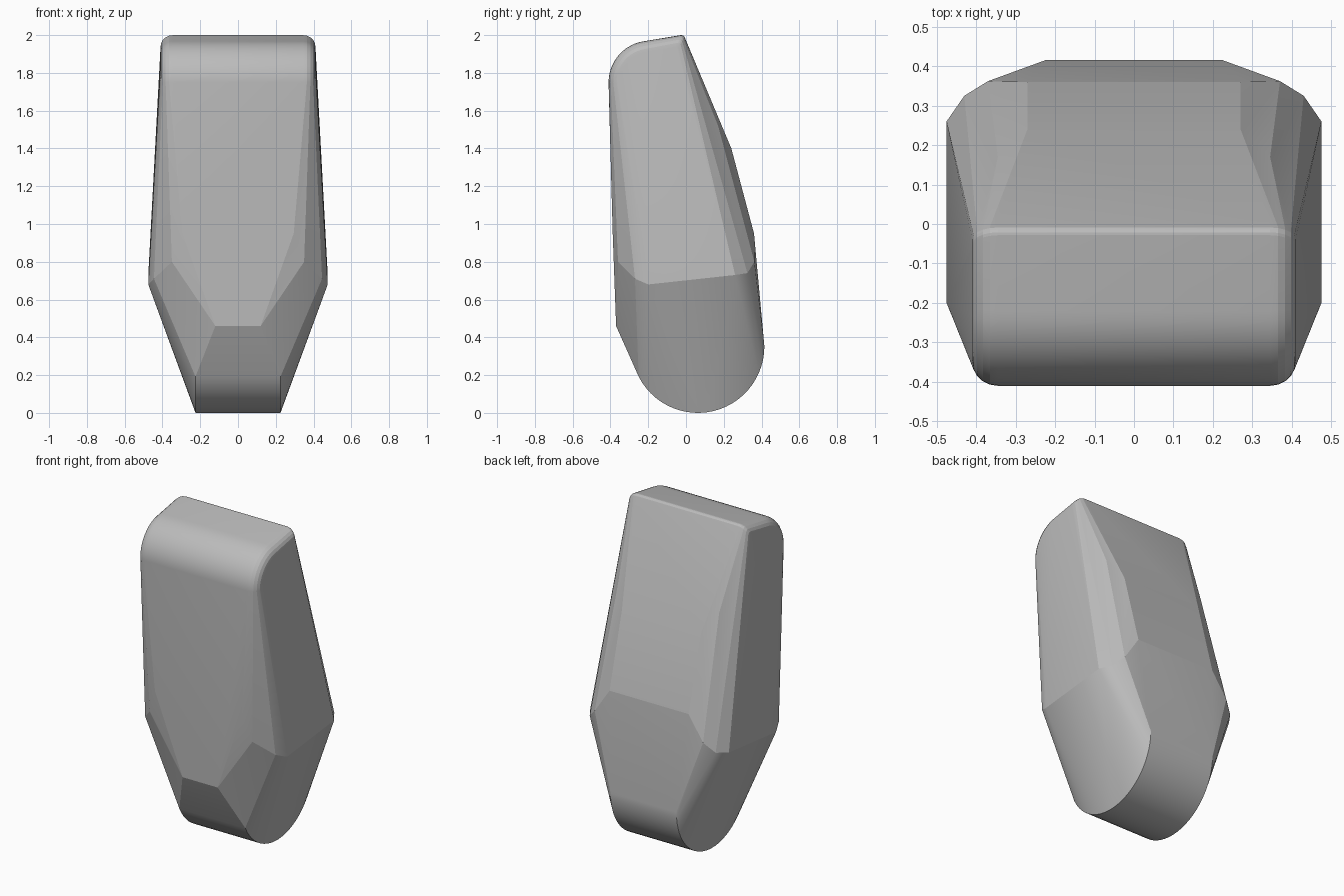
import bpy, bmesh, math

cube = bpy.data.objects.get("Cube")
if cube:
    bpy.data.objects.remove(cube)

grey = bpy.data.materials.new("plain grey")
grey.use_nodes = True
COLOUR = (0.5, 0.5, 0.5, 1)
grey.diffuse_color = COLOUR
grey.node_tree.nodes["Principled BSDF"].inputs["Base Color"].default_value = COLOUR

half = []  # points of the model's left half


def arc(x, cy, cz, r, start, end, steps):
    for i in range(steps + 1):
        a = math.radians(start + (end - start) * i / steps)
        half.append((x, cy + r * math.cos(a), cz + r * math.sin(a)))


# rounded foot
arc(0.225, 0.063, 0.352, 0.352, 0, -153, 26)

# top cap, rounded over toward the sides
for i in range(6):
    a = math.radians(90 * i / 5)
    x = 0.345 + 0.065 * math.sin(a)
    inset = 0.06 * (1 - math.cos(a))
    arc(x, -0.19, 1.75, 0.22 - inset, 180, 98, 12)
    arc(x, -0.025 - inset * 0.5, 1.98 - inset, 0.02, 100, 15, 4)

# front panel corners
half += [(0.12, -0.37, 0.46), (0.295, -0.388, 0.95), (0.35, -0.36, 0.8)]
# widest side ridge
half += [(0.475, -0.2, 0.68), (0.445, -0.27, 0.71), (0.475, 0.26, 0.73),
         (0.43, 0.325, 0.74), (0.37, 0.362, 0.8)]
# back panel corners
half += [(0.27, 0.24, 1.4), (0.27, 0.36, 0.95), (0.345, 0.17, 1.52)]

# wrap a mirrored shell round the points
bm = bmesh.new()
for x, y, z in half:
    for side in (1, -1):
        bm.verts.new((side * x, y, z))
hull = bmesh.ops.convex_hull(bm, input=bm.verts)
loose = {v for v in hull["geom_interior"] + hull["geom_unused"]
         if isinstance(v, bmesh.types.BMVert) and not v.link_faces}
bmesh.ops.delete(bm, geom=list(loose), context='VERTS')
bmesh.ops.dissolve_limit(bm, angle_limit=math.radians(0.6),
                         verts=bm.verts, edges=bm.edges)
bmesh.ops.recalc_face_normals(bm, faces=bm.faces)

mesh = bpy.data.meshes.new("faceted_body")
bm.to_mesh(mesh)
bm.free()
mesh.materials.append(grey)
body = bpy.data.objects.new("faceted_body", mesh)
bpy.context.scene.collection.objects.link(body)

# soft rounds, crisp panel edges
bpy.context.view_layer.objects.active = body
body.select_set(True)
bpy.ops.object.shade_smooth_by_angle(angle=math.radians(9))
